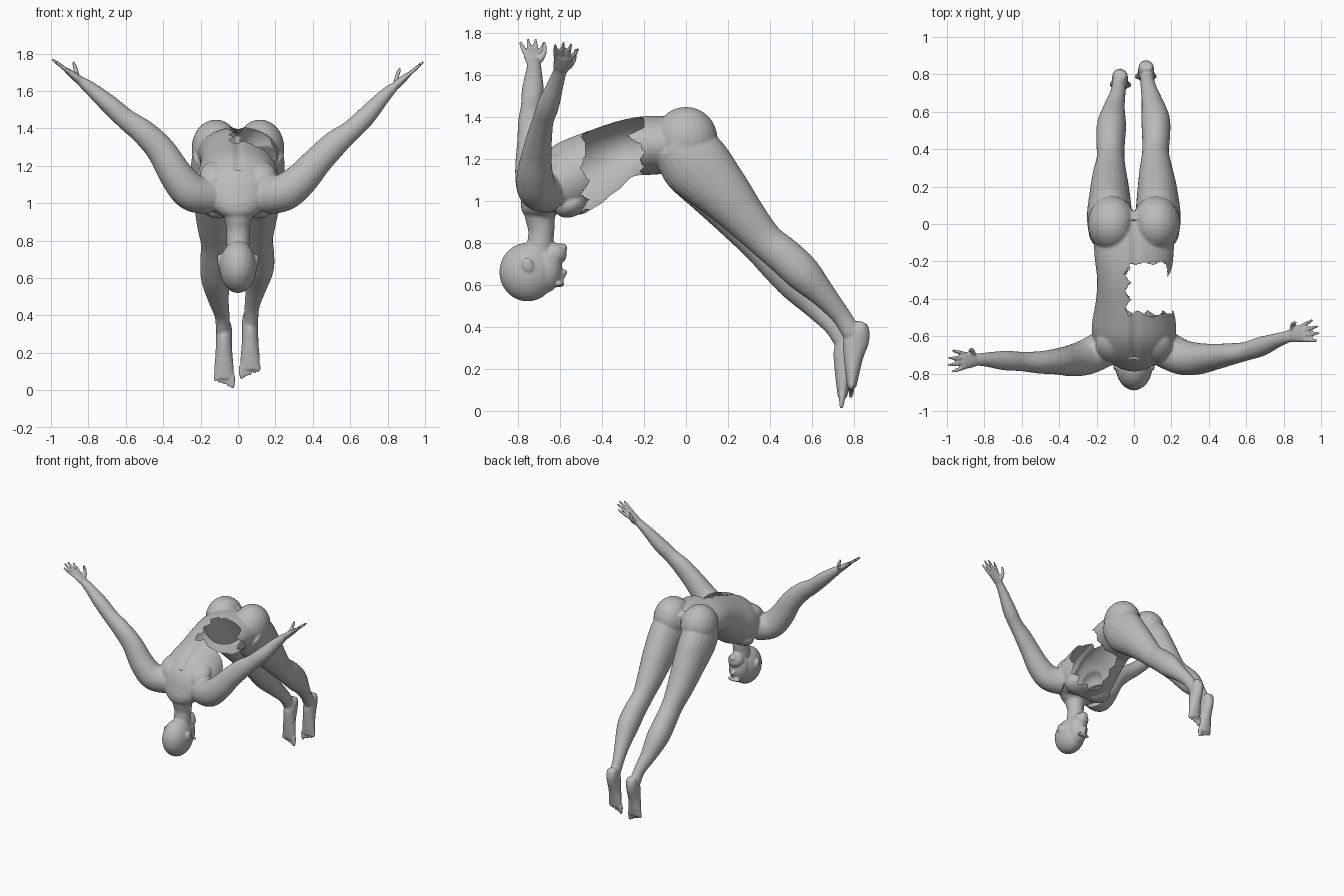
import bpy, bmesh, math
from mathutils import Vector, Matrix

if "Cube" in bpy.data.objects:
    bpy.data.objects.remove(bpy.data.objects["Cube"])

X, Y = Vector((1, 0, 0)), Vector((0, 1, 0))
bm = bmesh.new()


def catmull(a, b, c, d, t):
    return 0.5 * (2 * b + (c - a) * t + (2 * a - 5 * b + 4 * c - d) * t * t
                  + (3 * b - a - 3 * c + d) * t ** 3)


def loft(rings, side, seg=24, steps=5):
    """Smooth limb through rings of (x, y, z, half width along side, half depth)."""
    n, pts = len(rings), []
    for i in range(n - 1):
        q = [rings[max(0, min(n - 1, i + k))] for k in (-1, 0, 1, 2)]
        for s in range(steps):
            pts.append([catmull(*v, s / steps) for v in zip(*q)])
    pts.append(rings[-1])
    loops = []
    for i, p in enumerate(pts):
        tangent = (Vector(pts[min(i + 1, len(pts) - 1)][:3]) - Vector(pts[max(i - 1, 0)][:3])).normalized()
        across = (side - tangent * side.dot(tangent)).normalized()
        up = tangent.cross(across)
        loops.append([bm.verts.new(Vector(p[:3])
                      + across * p[3] * math.cos(a * math.tau / seg)
                      + up * p[4] * math.sin(a * math.tau / seg)) for a in range(seg)])
    for a, b in zip(loops, loops[1:]):
        for k in range(seg):
            bm.faces.new((a[k], a[(k + 1) % seg], b[(k + 1) % seg], b[k]))
    bm.faces.new(loops[0])
    bm.faces.new(loops[-1])


def ball(center, radii, tilt=0):
    m = Matrix.Translation(center) @ Matrix.Rotation(tilt, 4, 'X') @ Matrix.Diagonal((*radii, 1))
    bmesh.ops.create_uvsphere(bm, u_segments=24, v_segments=16, radius=1, matrix=m)


def digit(a, b, r):
    m = a.lerp(b, 0.5)
    loft([(*a, r, r), (*m, r, r), (*b, r * 0.7, r * 0.7)], Y, 10, 3)
    ball(b, (r * 0.7,) * 3)


# Torso, pelvis to base of neck
loft([(0, .05, 1.25, .19, .11), (0, -.04, 1.265, .215, .135), (0, -.18, 1.265, .21, .142),
      (0, -.30, 1.245, .197, .14), (0, -.42, 1.18, .205, .165), (0, -.54, 1.11, .225, .18),
      (0, -.63, 1.05, .215, .155), (0, -.69, .98, .15, .105), (0, -.70, .93, .085, .075)], X, 40)

# Neck and upside-down head
loft([(0, -.70, 1.0, .11, .09), (0, -.695, .92, .075, .072), (0, -.69, .85, .062, .062),
      (0, -.70, .76, .062, .062)], X)
ball((0, -.755, .66), (.1, .135, .14))
ball((0, -.675, .675), (.078, .085, .115))
ball((0, -.63, .745), (.058, .062, .055))
ball((0, -.59, .775), (.03, .025, .022))
ball((0, -.588, .725), (.03, .016, .014))
loft([(0, -.605, .60, .01, .01), (0, -.59, .64, .013, .015), (0, -.578, .67, .02, .018)], X, 12)
ball((0, -.60, .602), (.055, .02, .014))

for s in (-1, 1):
    # Ears, chest, shoulder blades, buttocks
    ball((s * .1, -.755, .695), (.012, .026, .036), .3)
    ball((s * .1, -.545, .985), (.1, .085, .06), .5)
    ball((s * .12, -.65, 1.15), (.085, .1, .06), .65)
    ball((s * .118, .0, 1.295), (.13, .15, .152))

# Legs: thigh, knee, calf, ankle
loft([(.12, -.05, 1.27, .12, .13), (.128, .04, 1.18, .122, .165), (.125, .17, 1.045, .108, .135),
      (.118, .28, .92, .09, .105), (.115, .38, .81, .072, .086), (.118, .47, .735, .075, .088),
      (.115, .56, .65, .076, .086), (.095, .66, .545, .055, .06), (.075, .74, .45, .04, .046),
      (.07, .79, .37, .038, .046)], X)
loft([(-.12, -.05, 1.27, .12, .13), (-.13, .04, 1.18, .122, .165), (-.13, .16, 1.03, .108, .135),
      (-.13, .26, .90, .092, .105), (-.125, .355, .785, .074, .086), (-.125, .44, .695, .077, .088),
      (-.12, .53, .60, .078, .086), (-.105, .625, .49, .056, .06), (-.085, .705, .40, .04, .046),
      (-.08, .755, .32, .038, .046)], X)

# Feet, pointing down with soles to the back
for s, cx, oy, oz in ((1, .065, 0, 0), (-1, -.075, -.045, -.05)):
    loft([(cx, .845 + oy, .42 + oz, .032, .022), (cx, .83 + oy, .385 + oz, .042, .05),
          (cx, .81 + oy, .33 + oz, .043, .062), (cx, .798 + oy, .25 + oz, .045, .046),
          (cx, .793 + oy, .17 + oz, .052, .032), (cx, .79 + oy, .11 + oz, .052, .021)], X)
    for k in range(5):
        tx = cx + s * (k - 2) * .023
        top = Vector((tx, .79 + oy, .13 + oz))
        tip = Vector((tx, .786 + oy, .068 + oz + k * .009))
        digit(top, tip, .015 if k == 0 else .011)

# Arms: shoulder, upper arm, elbow, forearm, wrist
loft([(.15, -.66, 1.04, .10, .10), (.25, -.71, 1.06, .095, .10), (.34, -.72, 1.13, .085, .09),
      (.43, -.71, 1.23, .07, .078), (.52, -.695, 1.32, .058, .07), (.60, -.68, 1.385, .05, .056),
      (.68, -.655, 1.46, .052, .052), (.77, -.62, 1.56, .038, .038), (.83, -.60, 1.62, .032, .026)], Y)
loft([(-.15, -.66, 1.04, .10, .10), (-.25, -.71, 1.06, .095, .10), (-.33, -.73, 1.15, .085, .09),
      (-.41, -.735, 1.28, .07, .078), (-.50, -.74, 1.375, .06, .068), (-.60, -.735, 1.45, .052, .056),
      (-.69, -.73, 1.53, .052, .05), (-.79, -.725, 1.615, .038, .036), (-.85, -.725, 1.66, .032, .024)], Y)

# Hands: palm, four fanned fingers, thumb
for wrist, tip in ((Vector((.82, -.60, 1.61)), Vector((.985, -.565, 1.75))),
                   (Vector((-.83, -.725, 1.645)), Vector((-.99, -.735, 1.768)))):
    d = tip - wrist
    across = (Y - d.normalized() * Y.dot(d.normalized())).normalized()
    inward = Vector((-math.copysign(1, wrist.x), 0, .9)).normalized()
    loft([(*wrist, .03, .022), (*(wrist + d * .25), .042, .022),
          (*(wrist + d * .55), .05, .014)], Y)
    for k in range(4):
        reach = (.9, 1, .98, .84)[k]
        digit(wrist + d * .48 + across * (k - 1.5) * .025,
              wrist + d * reach + across * (k - 1.5) * .037, .0115)
    base = wrist + d * .2 + across * .03
    knuckle = base + d * .15 + across * .025 + inward * .03
    digit(base, knuckle, .017)
    digit(knuckle, knuckle + d * .2 + inward * .025, .012)

bmesh.ops.recalc_face_normals(bm, faces=bm.faces)
mesh = bpy.data.meshes.new("body")
bm.to_mesh(mesh)
bm.free()
body = bpy.data.objects.new("body", mesh)
bpy.context.collection.objects.link(body)

# Fuse the parts into one skin
remesh = body.modifiers.new("fuse", 'REMESH')
remesh.mode, remesh.voxel_size = 'VOXEL', .007
soften = body.modifiers.new("soften", 'SMOOTH')
soften.factor, soften.iterations = .5, 5
skin = bpy.data.meshes.new_from_object(body.evaluated_get(bpy.context.evaluated_depsgraph_get()))
body.modifiers.clear()
body.data = skin
bpy.data.meshes.remove(mesh)
skin.name = "body"


def zigzag(t, width, height):
    return height * abs((t / width) % 2 - 1)


bm = bmesh.new()
bm.from_mesh(skin)
bm.normal_update()
# Spine groove along the back
for v in bm.verts:
    x, y, z = v.co
    if -.72 < y < .02 and z > 1.0 and abs(x) < .08 and v.normal.z > .2:
        v.co -= v.normal * .012 * math.exp(-(x / .022) ** 2)
# Ragged opening in one side of the waist
torn = []
for f in bm.faces:
    x, y, z = f.calc_center_median()
    front = -.50 + zigzag(x + z * .8, .06, .04)
    rear = -.20 - zigzag(x * .6 + z, .05, .02) - .07 * max(0, 1 - abs(z - 1.31) / .04) * (x > .1)
    inner = -.05 + zigzag(y + z * .3, .05, .03)
    if front < y < rear and inner < x < .35 and .85 < z < 1.5:
        torn.append(f)
bmesh.ops.delete(bm, geom=torn, context='FACES')
bm.to_mesh(skin)
bm.free()

# Single plain material
mat = bpy.data.materials.new("plain grey")
mat.use_nodes = True
grey = (.5, .5, .5, 1)
mat.diffuse_color = grey
mat.node_tree.nodes["Principled BSDF"].inputs["Base Color"].default_value = grey
skin.materials.clear()
skin.materials.append(mat)
for p in skin.polygons:
    p.material_index = 0

bpy.context.view_layer.objects.active = body
body.select_set(True)
bpy.ops.object.shade_smooth_by_angle(angle=math.radians(50))
